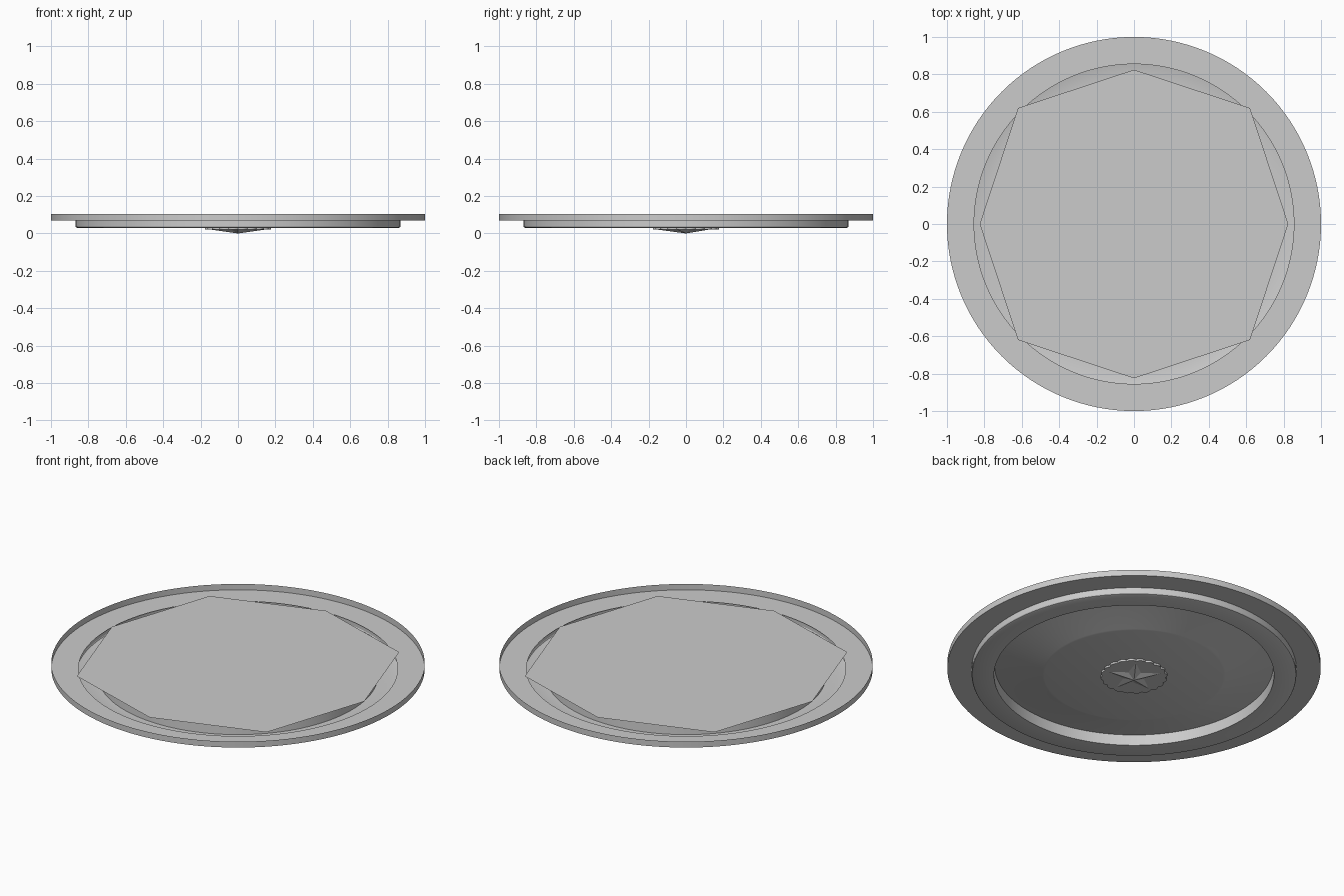
import bpy
from math import sin, cos, pi, radians

if "Cube" in bpy.data.objects:
    bpy.data.objects.remove(bpy.data.objects["Cube"])


def make(name, verts, faces, smooth=True):
    mesh = bpy.data.meshes.new(name)
    mesh.from_pydata(verts, [], faces)
    mesh.update()
    obj = bpy.data.objects.new(name, mesh)
    bpy.context.collection.objects.link(obj)
    if smooth:
        bpy.ops.object.select_all(action='DESELECT')
        obj.select_set(True)
        bpy.context.view_layer.objects.active = obj
        bpy.ops.object.shade_smooth_by_angle(angle=radians(25))
    return obj


def lathe(name, profile, n=128, cap=False):
    """Spin an (r, z) profile, running outside to inside, into an open shell."""
    verts = [(r * cos(2 * pi * i / n), r * sin(2 * pi * i / n), z)
             for r, z in profile for i in range(n)]
    faces = []
    for k in range(len(profile) - 1):
        for i in range(n):
            j = (i + 1) % n
            faces.append((k * n + i, (k + 1) * n + i, (k + 1) * n + j, k * n + j))
    if cap:
        last = (len(profile) - 1) * n
        faces.append(tuple(last + i for i in reversed(range(n))))
    return make(name, verts, faces)


# Thin upright lip and its flat flange
lathe("outer_rim", [(1, .105), (1, .07), (.855, .07)])

# Raised ring on the underside, groove inside it and shallow raised centre
lathe("lower_shell", [(.87, .07), (.87, .038), (.867, .033), (.86, .03),
                      (.75, .03), (.747, .092), (.49, .034), (.48, .031)], cap=True)

# Eight-sided plate closing the upper side
plate = []
for i in range(8):
    r = .877 if i % 2 else .825
    plate.append((r * cos(i * pi / 4), r * sin(i * pi / 4), .097))
make("upper_plate", plate, [tuple(range(8))], smooth=False)

# Scalloped medallion in the middle of the underside
n, lobes = 160, 20
outline = []
for z in (.035, .02):
    for i in range(n):
        a = 2 * pi * i / n
        r = .168 + .011 * abs(sin(lobes * a / 2))
        outline.append((r * cos(a), r * sin(a), z))
sides = [(i, n + i, n + (i + 1) % n, (i + 1) % n) for i in range(n)]
make("medallion", outline, sides + [tuple(n + i for i in reversed(range(n)))])

# Faceted five-pointed star with its peak pointing down
star = [(0, 0, 0)]
for i in range(10):
    a = -pi / 2 + i * pi / 5
    r = .058 if i % 2 else .148
    star.append((r * cos(a), r * sin(a), .02))
make("star", star, [(0, 1 + (i + 1) % 10, 1 + i) for i in range(10)], smooth=False)
